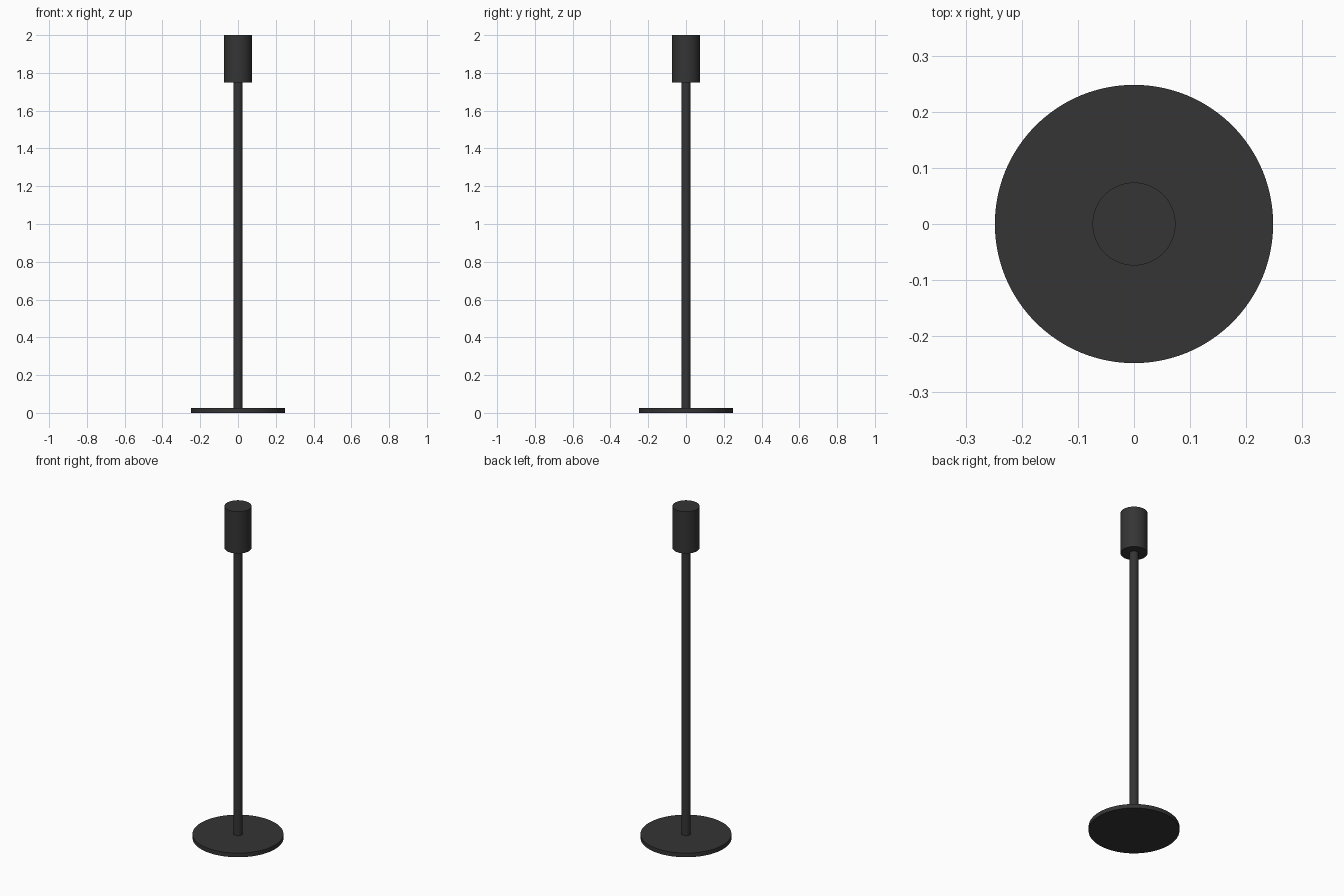
import bpy
import math

if "Cube" in bpy.data.objects:
    bpy.data.objects.remove(bpy.data.objects["Cube"])

# Dark metal finish
dark = bpy.data.materials.new("dark_metal")
dark.diffuse_color = (0.035, 0.035, 0.035, 1.0)
dark.use_nodes = True
dark.node_tree.nodes["Principled BSDF"].inputs["Base Color"].default_value = dark.diffuse_color


def cylinder(name, radius, z0, z1, sides=64):
    """Upright capped cylinder between two heights, smooth with sharp rims."""
    bpy.ops.mesh.primitive_cylinder_add(
        vertices=sides, radius=radius, depth=z1 - z0,
        location=(0, 0, (z0 + z1) / 2))
    ob = bpy.context.object
    ob.name = name
    ob.data.materials.append(dark)
    bpy.ops.object.shade_smooth_by_angle(angle=math.radians(30))
    return ob


# Flat round foot
cylinder("base", 0.248, 0.0, 0.025, 96)
# Thin upright pole
cylinder("pole", 0.0248, 0.025, 1.748, 48)
# Cylindrical head on top
cylinder("lamp_head", 0.074, 1.748, 2.0, 64)
